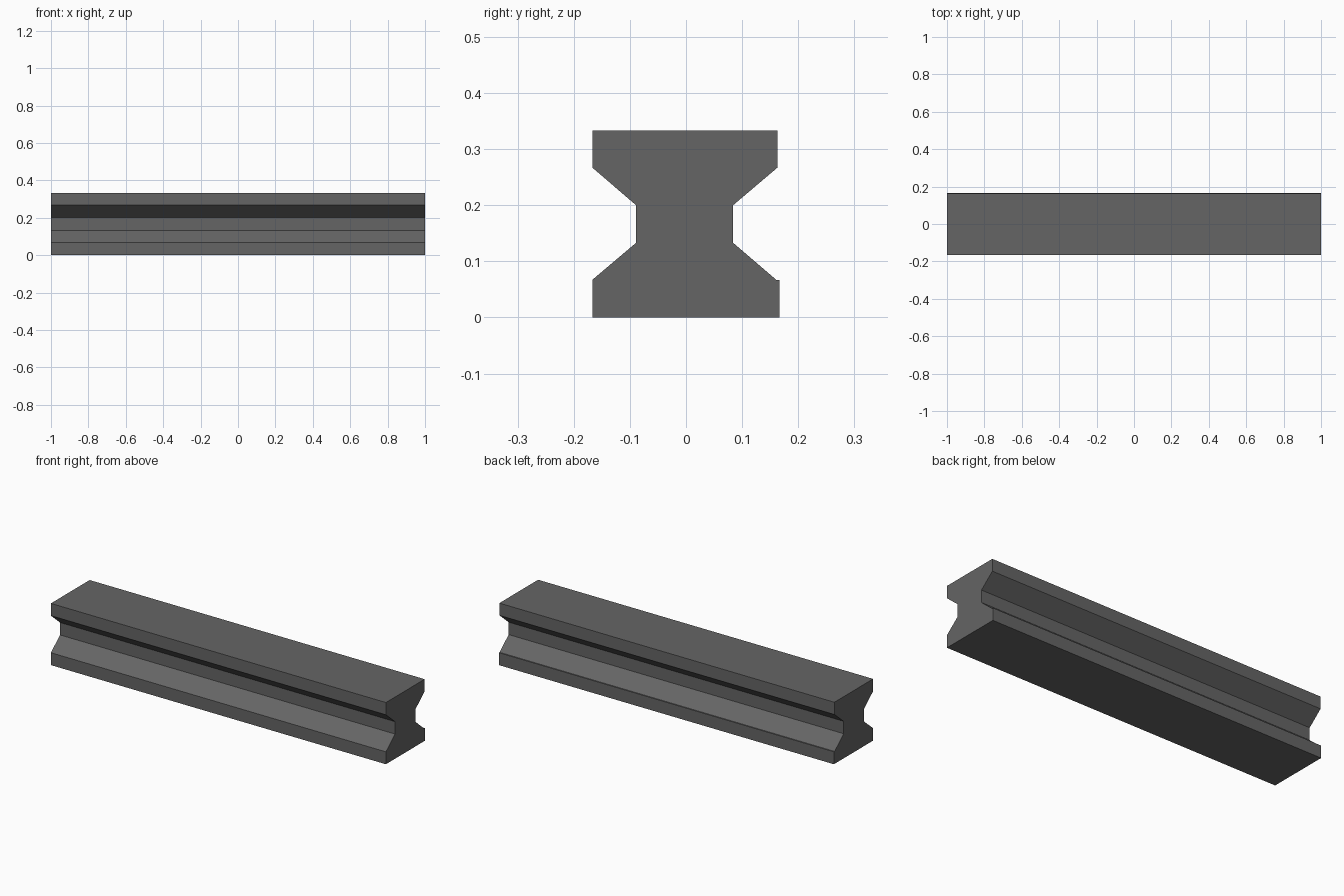
import bpy, bmesh

if "Cube" in bpy.data.objects:
    bpy.data.objects.remove(bpy.data.objects["Cube"])

# Cross-section of the beam in (y, z): broad flanges, sloped shoulders, narrow web
front_side = [(-0.167, 0), (-0.167, 0.067), (-0.089, 0.133),
              (-0.089, 0.2), (-0.167, 0.267), (-0.167, 0.333)]
# The back side sits slightly inward, leaving a tiny ledge on the lower flange
back_side = [(0.163, 0.333), (0.163, 0.267), (0.084, 0.2),
             (0.084, 0.133), (0.161, 0.067), (0.167, 0.067), (0.167, 0)]

# Extrude the section along x
bm = bmesh.new()
section = bm.faces.new([bm.verts.new((-1, y, z)) for y, z in front_side + back_side])
result = bmesh.ops.extrude_face_region(bm, geom=[section], use_keep_orig=True)
bmesh.ops.translate(bm, vec=(2, 0, 0),
                    verts=[g for g in result["geom"] if isinstance(g, bmesh.types.BMVert)])
bmesh.ops.recalc_face_normals(bm, faces=bm.faces)

mesh = bpy.data.meshes.new("beam")
bm.to_mesh(mesh)
bm.free()
beam = bpy.data.objects.new("beam", mesh)
bpy.context.collection.objects.link(beam)

# Dark grey finish
dark_grey = bpy.data.materials.new("dark_grey")
dark_grey.diffuse_color = (0.13, 0.13, 0.13, 1)
dark_grey.use_nodes = True
dark_grey.node_tree.nodes["Principled BSDF"].inputs["Base Color"].default_value = dark_grey.diffuse_color
mesh.materials.append(dark_grey)
